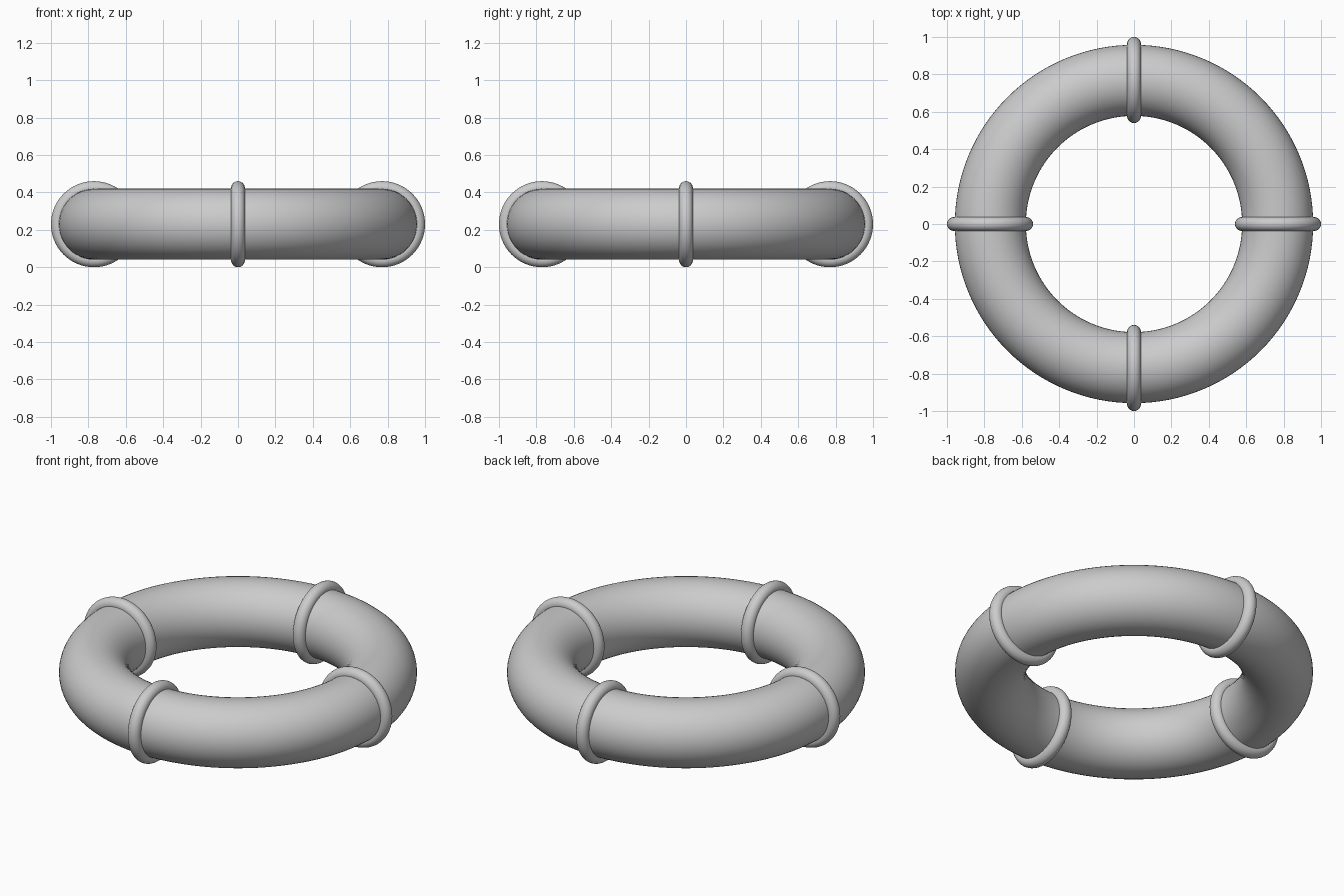
import bpy
from math import pi, cos, sin

if "Cube" in bpy.data.objects:
    bpy.data.objects.remove(bpy.data.objects["Cube"])

TUBE_R, BAND_R, BAND_T = 0.19, 0.193, 0.037   # tube radius, band radius, band thickness radius
RING = 1 - BAND_R - BAND_T                    # centre line radius of the float
HEIGHT = BAND_R + BAND_T                      # bands rest on z = 0


def torus(name, major, minor, location, rotation, seg, sides):
    bpy.ops.mesh.primitive_torus_add(
        major_radius=major, minor_radius=minor, location=location,
        rotation=rotation, major_segments=seg, minor_segments=sides)
    obj = bpy.context.object
    obj.name = name
    bpy.ops.object.shade_smooth()
    return obj


# main round float body
torus("float_ring", RING - 0.002, TUBE_R, (0, 0, HEIGHT), (0, 0, 0), 128, 48)

# four bands wrapped around the tube, one per quarter
for i in range(4):
    a = i * pi / 2
    torus(f"band_{i + 1}", BAND_R, BAND_T,
          (RING * cos(a), RING * sin(a), HEIGHT), (pi / 2, 0, a), 64, 24)
